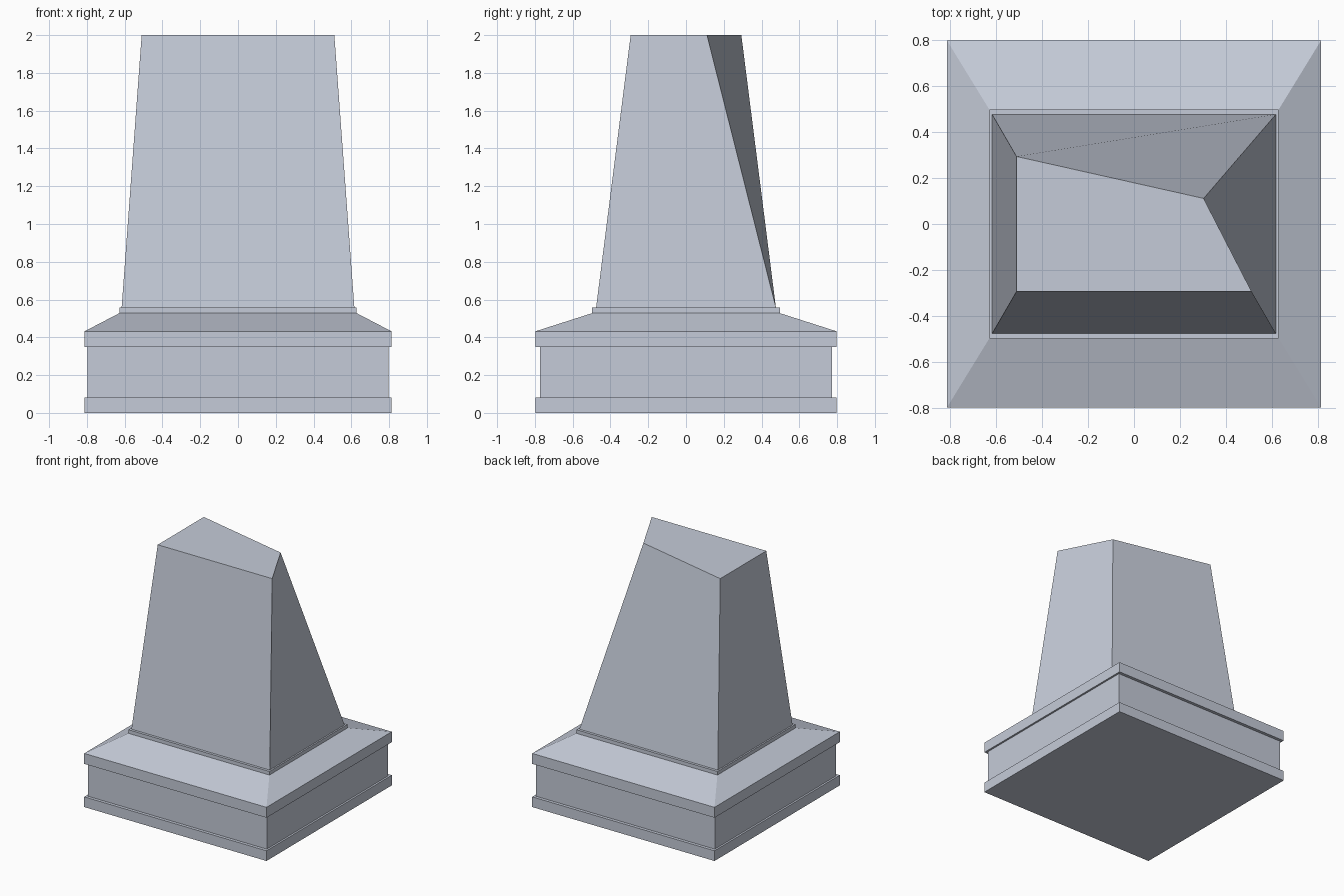
import bpy

cube = bpy.data.objects.get("Cube")
if cube:
    bpy.data.objects.remove(cube, do_unlink=True)

# One pale blue-grey stone colour
STONE = (0.56, 0.60, 0.69, 1)
stone = bpy.data.materials.new("pale_stone")
stone.use_nodes = True
stone.diffuse_color = STONE
stone.node_tree.nodes["Principled BSDF"].inputs["Base Color"].default_value = STONE


def rect(hx, hy):
    """Corners of a centred rectangle, counter-clockwise from front left."""
    return [(-hx, -hy), (hx, -hy), (hx, hy), (-hx, hy)]


def block(name, z0, lower, z1, upper):
    """Closed solid between a lower and an upper four-cornered outline."""
    verts = [(x, y, z0) for x, y in lower] + [(x, y, z1) for x, y in upper]
    n = len(lower)
    faces = [list(range(n))[::-1], list(range(n, 2 * n))]
    for i in range(n):
        j = (i + 1) % n
        faces.append([i, j, j + n, i + n])
    mesh = bpy.data.meshes.new(name)
    mesh.from_pydata(verts, [], faces)
    mesh.materials.append(stone)
    obj = bpy.data.objects.new(name, mesh)
    bpy.context.collection.objects.link(obj)
    return obj


plinth = rect(0.812, 0.797)
die = rect(0.797, 0.772)
collar = rect(0.628, 0.497)
shaft = rect(0.616, 0.476)

# Stepped base
block("base_plinth", 0, plinth, 0.082, plinth)
block("base_die", 0.082, die, 0.348, die)
block("base_cornice", 0.348, plinth, 0.432, plinth)
block("base_sloped_cap", 0.432, plinth, 0.528, collar)
block("shaft_collar", 0.528, collar, 0.557, collar)

# Tapered shaft, its back right top corner drawn inward
shaft_top = rect(0.51, 0.293)
shaft_top[2] = (0.302, 0.111)
block("tapered_shaft", 0.557, shaft, 2, shaft_top)
